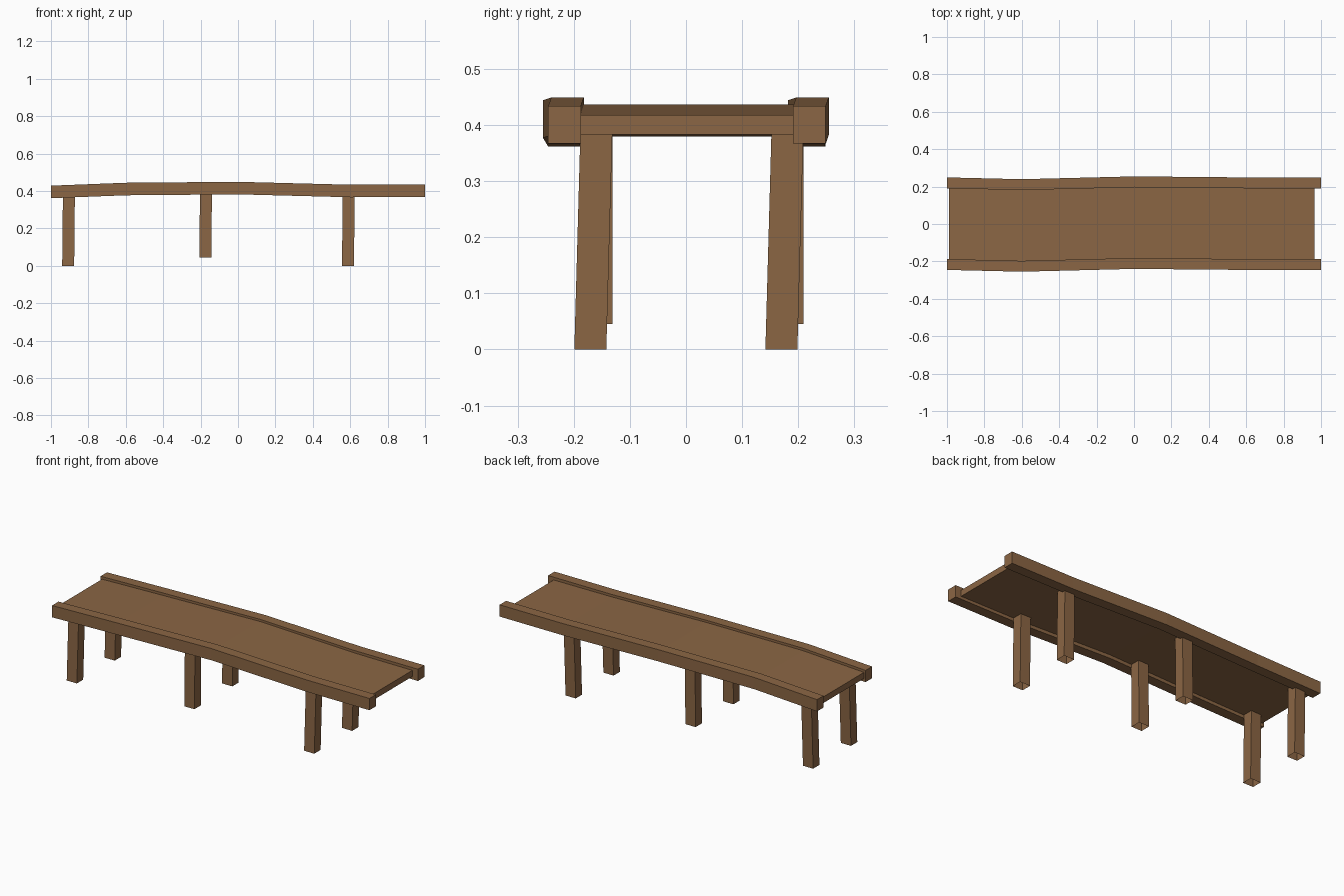
import bpy, bmesh

if "Cube" in bpy.data.objects:
    bpy.data.objects.remove(bpy.data.objects["Cube"])

wood = bpy.data.materials.new("brown wood")
wood.diffuse_color = (0.258, 0.133, 0.058, 1)
wood.use_nodes = True
wood.node_tree.nodes["Principled BSDF"].inputs["Base Color"].default_value = wood.diffuse_color


def sweep(name, sections, axis, caps=True):
    """Loft rectangles: each section is (centre, half_a, half_b), swept along axis x or z."""
    bm = bmesh.new()
    rings = []
    for (x, y, z), a, b in sections:
        ring = []
        for s, t in ((-1, -1), (1, -1), (1, 1), (-1, 1)):
            co = (x, y + s * a, z + t * b) if axis == "x" else (x + s * a, y + t * b, z)
            ring.append(bm.verts.new(co))
        rings.append(ring)
    for r0, r1 in zip(rings, rings[1:]):
        for i in range(4):
            j = (i + 1) % 4
            bm.faces.new((r0[i], r0[j], r1[j], r1[i]))
    if caps:
        bm.faces.new(rings[0][::-1])
        bm.faces.new(rings[-1])
    bmesh.ops.recalc_face_normals(bm, faces=bm.faces)
    mesh = bpy.data.meshes.new(name)
    bm.to_mesh(mesh)
    bm.free()
    mesh.materials.append(wood)
    obj = bpy.data.objects.new(name, mesh)
    bpy.context.collection.objects.link(obj)
    return obj


# slightly crooked side rails: (x, sideways shift, height of centre)
path = [(-1, 0, 0.395), (-0.6, -0.0095, 0.4105), (0, 0.0055, 0.4155),
        (0.6, 0, 0.4), (1, 0, 0.4005)]
for name, y in (("front_rail", -0.2165), ("back_rail", 0.22)):
    sweep(name, [((x, y + dy, z), 0.029, 0.0335) for x, dy, z in path], "x")

# walkway deck between the rails, following their sag
deck = [(-0.99, 0.397), (-0.6, 0.4125), (0, 0.419), (0.6, 0.402), (0.965, 0.4005)]
sweep("deck", [((x, 0.0025, z), 0.1995, 0.0175) for x, z in deck], "x")

# legs, open at the ends; outer pairs lean, middle pair is short of the ground
for pos, x, bottom, lean in (("left", -0.908, 0, 0.011),
                             ("middle", -0.175, 0.045, 0),
                             ("right", 0.588, 0, 0.011)):
    for side, y in (("front", -0.1595), ("back", 0.181)):
        top = 0.41 if pos == "middle" else 0.395
        sweep(f"{side}_{pos}_leg",
              [((x, y - lean, bottom), 0.032, 0.0285),
               ((x + 0.004, y, top), 0.032, 0.0285)], "z", caps=False)
